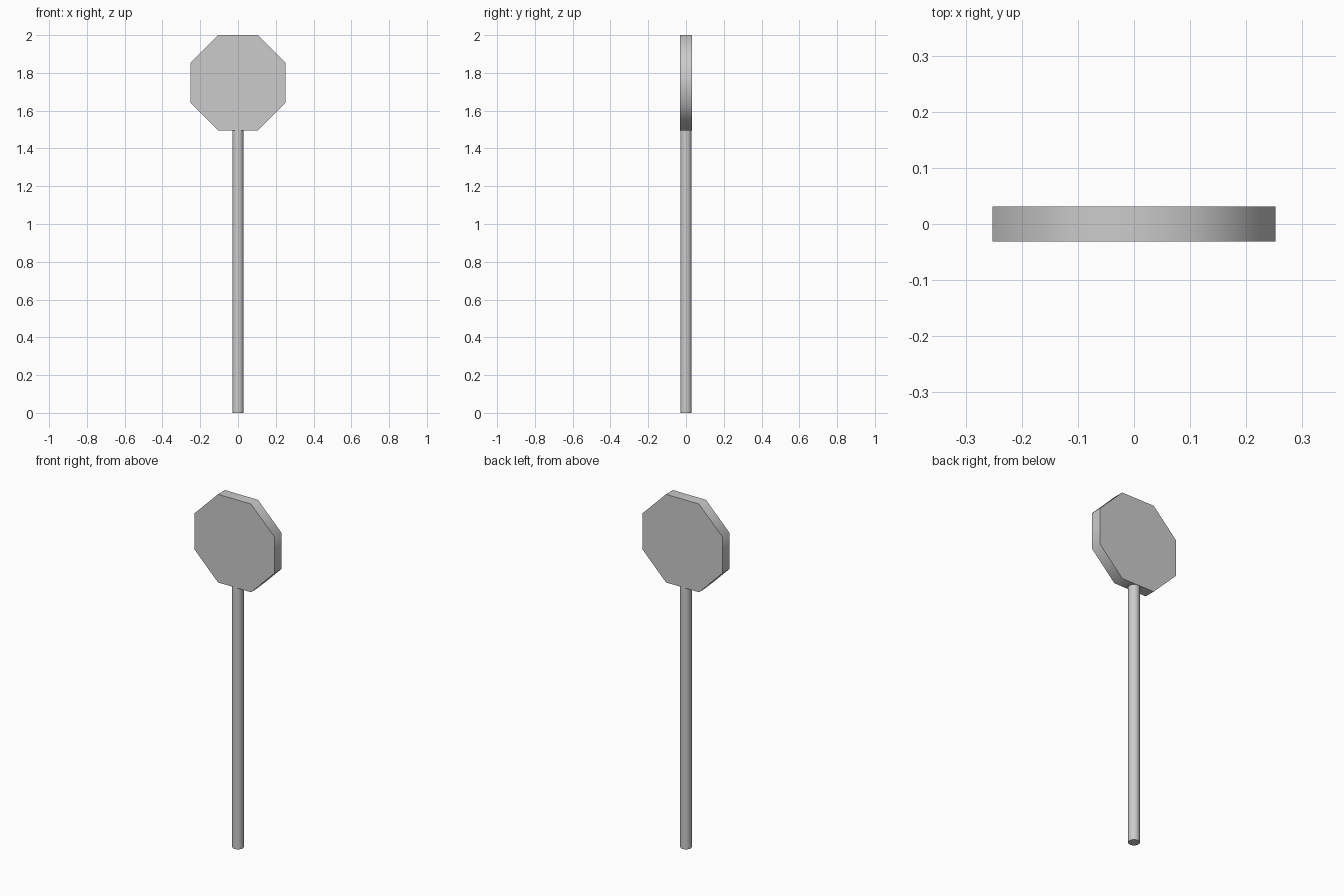
import bpy
from math import pi, cos, radians

if "Cube" in bpy.data.objects:
    bpy.data.objects.remove(bpy.data.objects["Cube"])

POLE_R = 0.03
APOTHEM = 0.252
THICK = 0.063


def prism(name, sides, radius, depth, location, rotation=(0, 0, 0)):
    bpy.ops.mesh.primitive_cylinder_add(vertices=sides, radius=radius, depth=depth,
                                        location=location, rotation=rotation)
    obj = bpy.context.object
    obj.name = name
    # Smooth the sides, keep the cap edges sharp
    bpy.ops.object.shade_smooth_by_angle(angle=radians(60))
    return obj


# Round post from the ground to the underside of the sign
prism("post", 32, POLE_R, 1.5, (0, 0, 0.75))

# Octagonal plate, flat edge at the top, facing front
plate = prism("sign_plate", 8, APOTHEM / cos(pi / 8), THICK, (0, 0, 2 - APOTHEM))
plate.rotation_euler = (pi / 2, pi / 8, 0)
